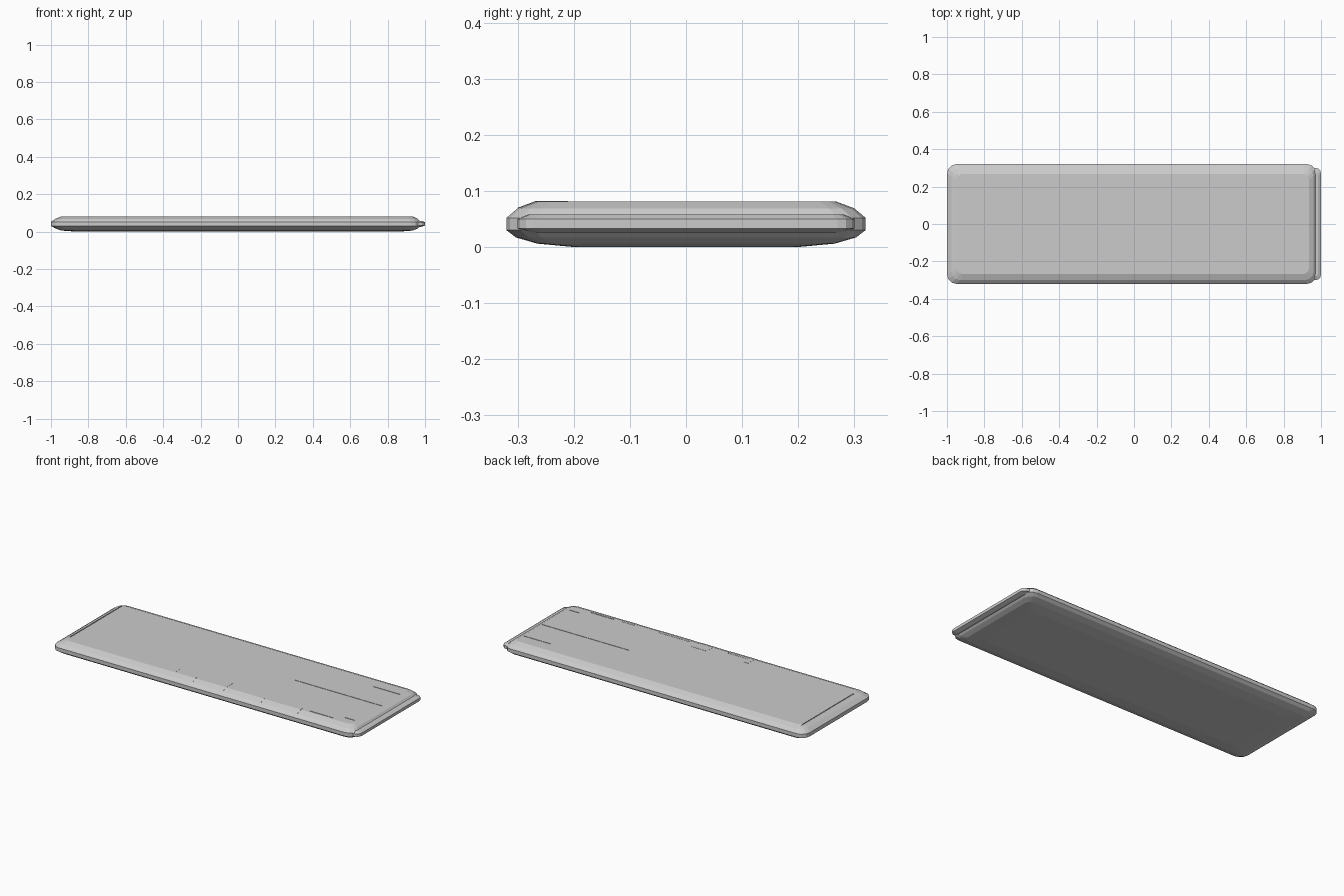
import bpy, bmesh, math

if "Cube" in bpy.data.objects:
    bpy.data.objects.remove(bpy.data.objects["Cube"])


def make_object(name, bm):
    bmesh.ops.recalc_face_normals(bm, faces=bm.faces)
    mesh = bpy.data.meshes.new(name)
    bm.to_mesh(mesh)
    bm.free()
    ob = bpy.data.objects.new(name, mesh)
    bpy.context.collection.objects.link(ob)
    return ob


def rounded_outline(x0, x1, hy, r, segs=3):
    pts = []
    corners = [(x1 - r, hy - r, 0), (x0 + r, hy - r, 90),
               (x0 + r, -hy + r, 180), (x1 - r, -hy + r, 270)]
    for cx, cy, start in corners:
        for i in range(segs + 1):
            a = math.radians(start + 90 * i / segs)
            pts.append((cx + r * math.cos(a), cy + r * math.sin(a)))
    return pts


def loft(name, rings):
    """Each ring: left x, right x, half depth, corner radius, height."""
    bm = bmesh.new()
    loops = [[bm.verts.new((x, y, z)) for x, y in rounded_outline(x0, x1, hy, r)]
             for x0, x1, hy, r, z in rings]
    n = len(loops[0])
    for lo, hi in zip(loops, loops[1:]):
        for i in range(n):
            j = (i + 1) % n
            bm.faces.new((lo[i], lo[j], hi[j], hi[i]))
    bm.faces.new(loops[0][::-1])
    bm.faces.new(loops[-1])
    return make_object(name, bm)


def add_box(bm, x0, x1, y0, y1, z0, z1):
    verts = bmesh.ops.create_cube(bm, size=1)["verts"]
    for v in verts:
        v.co = ((x0 + x1) / 2 + v.co.x * (x1 - x0),
                (y0 + y1) / 2 + v.co.y * (y1 - y0),
                (z0 + z1) / 2 + v.co.z * (z1 - z0))


def prism(name, profile, x0, x1):
    bm = bmesh.new()
    face = bm.faces.new([bm.verts.new((x0, y, z)) for y, z in profile])
    out = bmesh.ops.extrude_face_region(bm, geom=[face])["geom"]
    for v in out:
        if isinstance(v, bmesh.types.BMVert):
            v.co.x = x1
    return make_object(name, bm)


# Main slab with chamfered rim and slightly crowned underside
slab = loft("slab_body", [
    (-0.86, 0.86, 0.20, 0.03, 0.000),
    (-0.945, 0.935, 0.265, 0.03, 0.006),
    (-0.975, 0.96, 0.303, 0.045, 0.017),
    (-1.00, 0.975, 0.320, 0.050, 0.030),
    (-1.00, 0.975, 0.320, 0.050, 0.052),
    (-0.975, 0.96, 0.300, 0.045, 0.069),
    (-0.945, 0.935, 0.268, 0.030, 0.081),
])

# Protruding cap on the right end
loft("end_cap", [
    (0.90, 0.98, 0.275, 0.02, 0.026),
    (0.90, 1.00, 0.300, 0.03, 0.033),
    (0.90, 1.00, 0.300, 0.03, 0.050),
    (0.90, 0.985, 0.280, 0.02, 0.058),
])

# Shallow seams cut into the upper and lower faces
bm = bmesh.new()
for x0, x1, y in [(0.36, 0.93, 0.02), (0.75, 0.925, 0.195),
                  (0.65, 0.80, -0.255), (0.85, 0.92, -0.215)]:
    add_box(bm, x0, x1, y - 0.002, y + 0.002, 0.079, 0.09)
add_box(bm, -0.948, -0.942, -0.22, 0.285, 0.077, 0.10)
cutter = make_object("seam_cutter", bm)
cutter.hide_render = True
cutter.hide_viewport = True
cutter.display_type = 'WIRE'
mod = slab.modifiers.new("seams", 'BOOLEAN')
mod.operation = 'DIFFERENCE'
mod.solver = 'EXACT'
mod.object = cutter

# Thin folded trim plates along the front edge
for i, (x0, x1, y_top) in enumerate([(-0.26, -0.225, -0.21), (-0.225, -0.09, -0.255),
                                     (0.01, 0.11, -0.21), (0.16, 0.36, -0.255),
                                     (0.52, 0.60, -0.255)]):
    prism(f"front_trim_{i + 1}",
          [(y_top, 0.0820), (-0.268, 0.0820), (-0.300, 0.0700),
           (-0.296, 0.0680), (-0.266, 0.0790), (y_top, 0.0790)], x0, x1)
